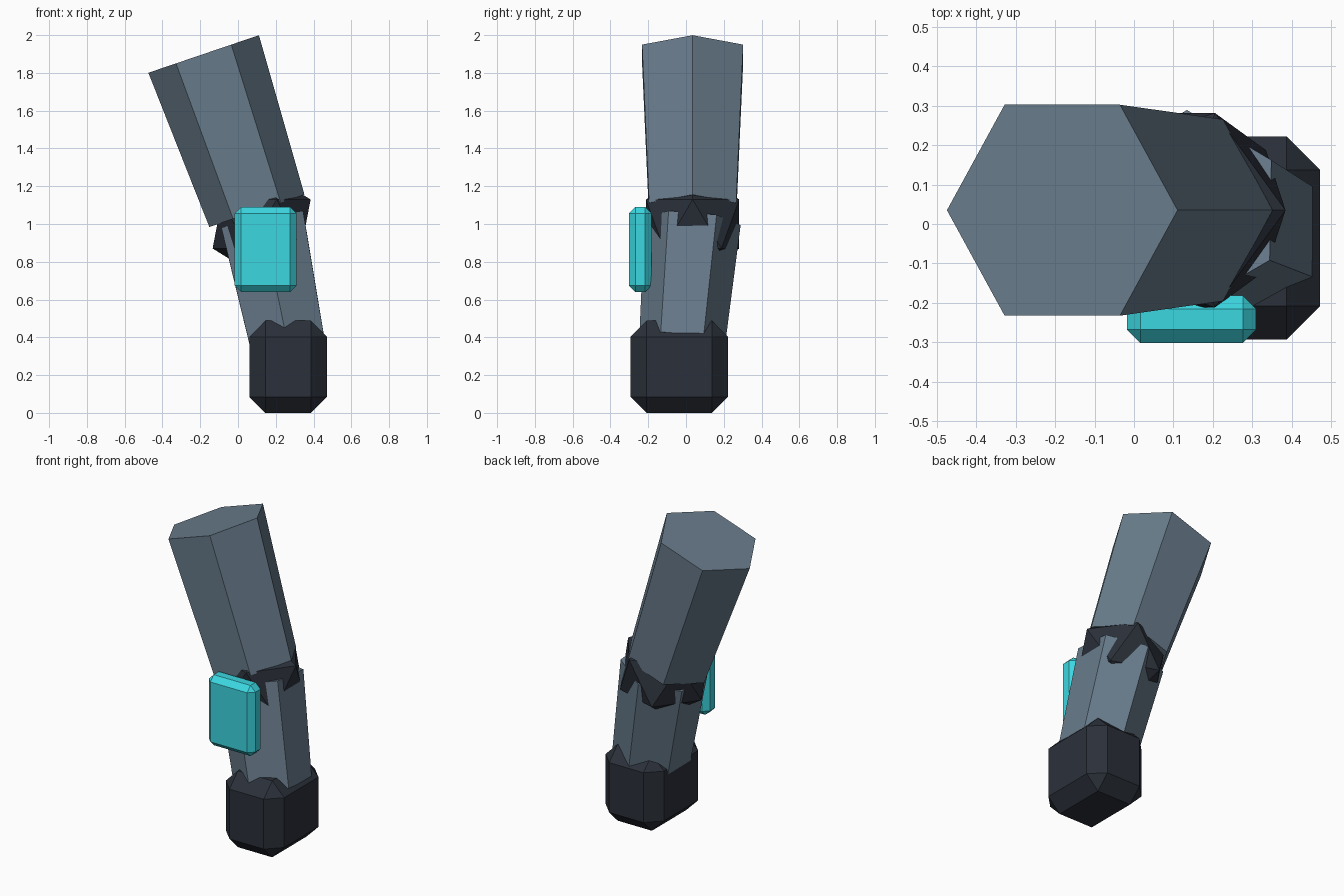
import bpy, bmesh, math
from mathutils import Vector

if "Cube" in bpy.data.objects:
    bpy.data.objects.remove(bpy.data.objects["Cube"])


def material(name, color):
    m = bpy.data.materials.new(name)
    m.diffuse_color = (*color, 1)
    m.use_nodes = True
    m.node_tree.nodes["Principled BSDF"].inputs["Base Color"].default_value = m.diffuse_color
    return m


SLATE = material("slate", (0.14, 0.20, 0.26))
DARK = material("dark", (0.024, 0.030, 0.042))
CYAN = material("cyan", (0.045, 0.68, 0.75))


def add_object(name, bm, mat):
    bmesh.ops.recalc_face_normals(bm, faces=bm.faces)
    mesh = bpy.data.meshes.new(name)
    bm.to_mesh(mesh)
    bm.free()
    mesh.materials.append(mat)
    ob = bpy.data.objects.new(name, mesh)
    bpy.context.collection.objects.link(ob)
    return ob


def hex_limb(name, bottom, r_bottom, top, r_top, turn, mat):
    """Tapered six-sided prism between two points, ends square to its axis."""
    bottom, top = Vector(bottom), Vector(top)
    axis = (top - bottom).normalized()
    v = Vector((0, 1, 0))
    v = (v - axis * v.dot(axis)).normalized()
    u = v.cross(axis)
    bm = bmesh.new()
    rings = []
    for c, r in ((bottom, r_bottom), (top, r_top)):
        angles = [math.radians(turn + 60 * i) for i in range(6)]
        rings.append([bm.verts.new(c + r * (math.cos(a) * u + math.sin(a) * v))
                      for a in angles])
    low, high = rings
    for i in range(6):
        j = (i + 1) % 6
        bm.faces.new((low[i], low[j], high[j], high[i]))
    bm.faces.new(low[::-1])
    bm.faces.new(high)
    return add_object(name, bm, mat)


def chamfer_box(name, lo, hi, chamfer, mat):
    """Box between two corners with all edges chamfered."""
    lo, hi = Vector(lo), Vector(hi)
    bm = bmesh.new()
    bmesh.ops.create_cube(bm, size=1)
    for vert in bm.verts:
        vert.co = (lo + hi) / 2 + vert.co * (hi - lo)
    bmesh.ops.bevel(bm, geom=bm.edges[:], offset=chamfer, segments=1,
                    affect='EDGES', clamp_overlap=True)
    return add_object(name, bm, mat)


# Upper and lower limb
hex_limb("upper_arm", (0.10, 0.035, 1.07), 0.266,
         (-0.182, 0.035, 1.90), 0.309, 0, SLATE)
hex_limb("forearm", (0.26, -0.02, 0.38), 0.228,
         (0.13, 0.035, 1.015), 0.255, 30, SLATE)

# Faceted elbow joint
bm = bmesh.new()
bmesh.ops.create_icosphere(bm, subdivisions=1, radius=0.29)
bmesh.ops.translate(bm, verts=bm.verts, vec=(0.125, 0.035, 1.0))
add_object("elbow", bm, DARK)

# Fist and forearm panel
chamfer_box("fist", (0.06, -0.293, 0), (0.472, 0.222, 0.488), 0.085, DARK)
chamfer_box("forearm_panel", (-0.018, -0.302, 0.64), (0.31, -0.182, 1.09), 0.034, CYAN)
